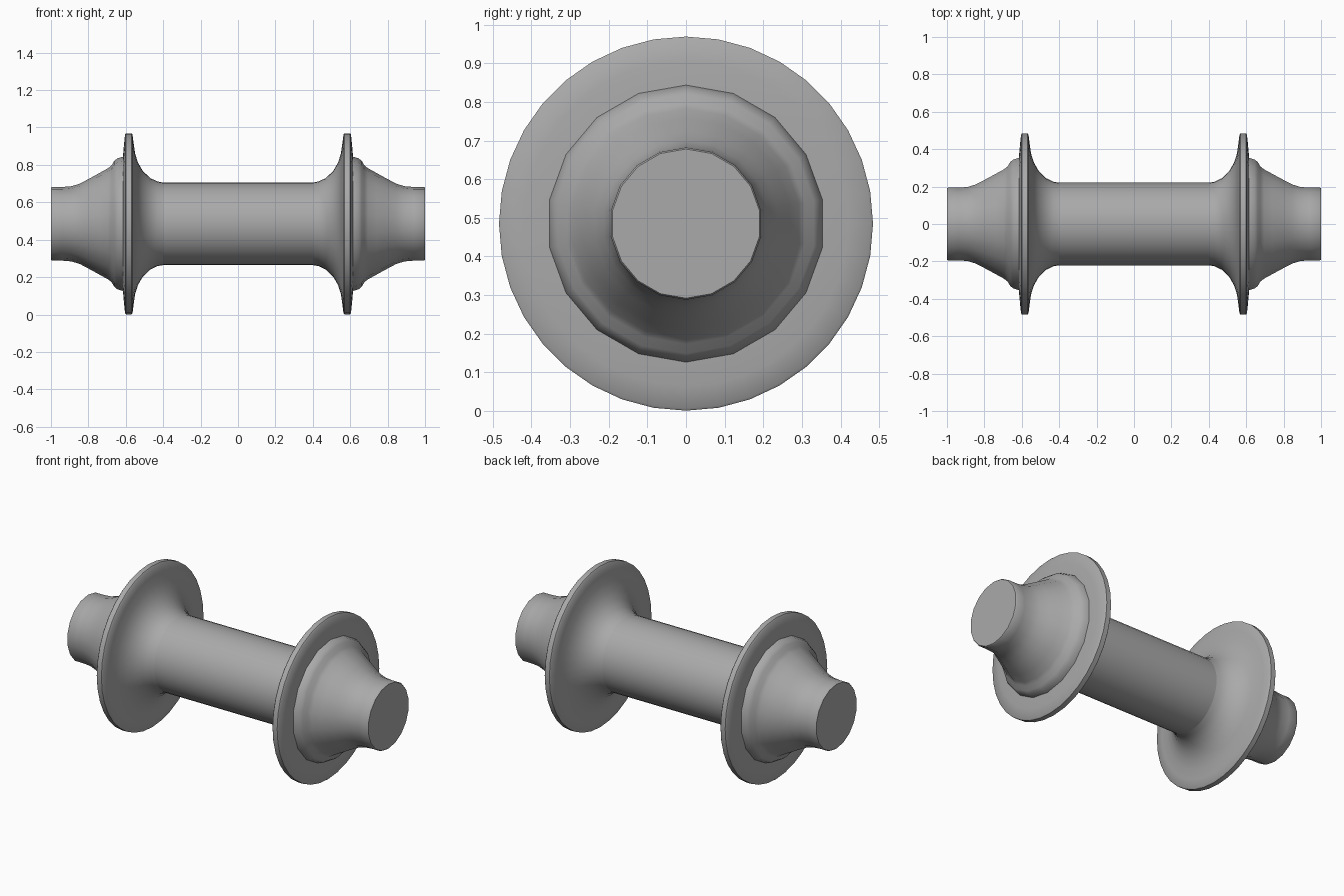
import bpy
import bmesh
import math
from mathutils import Matrix, Vector

cube = bpy.data.objects.get("Cube")
if cube:
    bpy.data.objects.remove(cube, do_unlink=True)

AXIS_Z = 0.485

grey = bpy.data.materials.new("grey metal")
grey.use_nodes = True
colour = (0.4, 0.4, 0.4, 1)
grey.diffuse_color = colour
grey.node_tree.nodes["Principled BSDF"].inputs["Base Color"].default_value = colour


def lathe(name, profile, sides):
    """Spin (x, radius) points round the long axis."""
    bm = bmesh.new()
    verts = [bm.verts.new((x, 0, r)) for x, r in profile]
    edges = [bm.edges.new(pair) for pair in zip(verts, verts[1:])]
    bmesh.ops.spin(bm, geom=verts + edges, cent=(0, 0, 0), axis=(1, 0, 0),
                   angle=math.tau, steps=sides, use_duplicate=False)
    bmesh.ops.remove_doubles(bm, verts=bm.verts, dist=0.0001)
    bmesh.ops.holes_fill(bm, edges=[e for e in bm.edges if e.is_boundary], sides=0)
    bmesh.ops.recalc_face_normals(bm, faces=bm.faces)
    mesh = bpy.data.meshes.new(name)
    bm.to_mesh(mesh)
    bm.free()
    mesh.materials.append(grey)
    obj = bpy.data.objects.new(name, mesh)
    obj.location.z = AXIS_Z
    bpy.context.collection.objects.link(obj)
    bpy.ops.object.select_all(action="DESELECT")
    obj.select_set(True)
    bpy.context.view_layer.objects.active = obj
    bpy.ops.object.shade_smooth_by_angle(angle=math.radians(40))
    return obj


# Centre tube
lathe("centre_tube", [(-0.46, 0.221), (0.46, 0.221)], 36)

# Flange: flared inner fillet, thin rim, flat outer side
flange = [(0.39, 0.219), (0.43, 0.226), (0.47, 0.245), (0.51, 0.284),
          (0.535, 0.328), (0.55, 0.375), (0.558, 0.43), (0.564, 0.478),
          (0.569, 0.484), (0.599, 0.484), (0.604, 0.478), (0.61, 0.42),
          (0.616, 0.35), (0.616, 0.2)]

# Outer hub: stepped collar, cone and plain end
hub = [(0.6, 0.362), (0.622, 0.357), (0.645, 0.35), (0.662, 0.336),
       (0.676, 0.312), (0.695, 0.297), (0.74, 0.272), (0.8, 0.239),
       (0.845, 0.215), (0.89, 0.201), (0.94, 0.197), (0.995, 0.197),
       (1.0, 0.193)]

for side, sign in (("left", 1), ("right", -1)):
    lathe(side + "_flange", [(sign * x, r) for x, r in flange], 36)
    lathe(side + "_hub", [(sign * x, r) for x, r in hub], 18)
